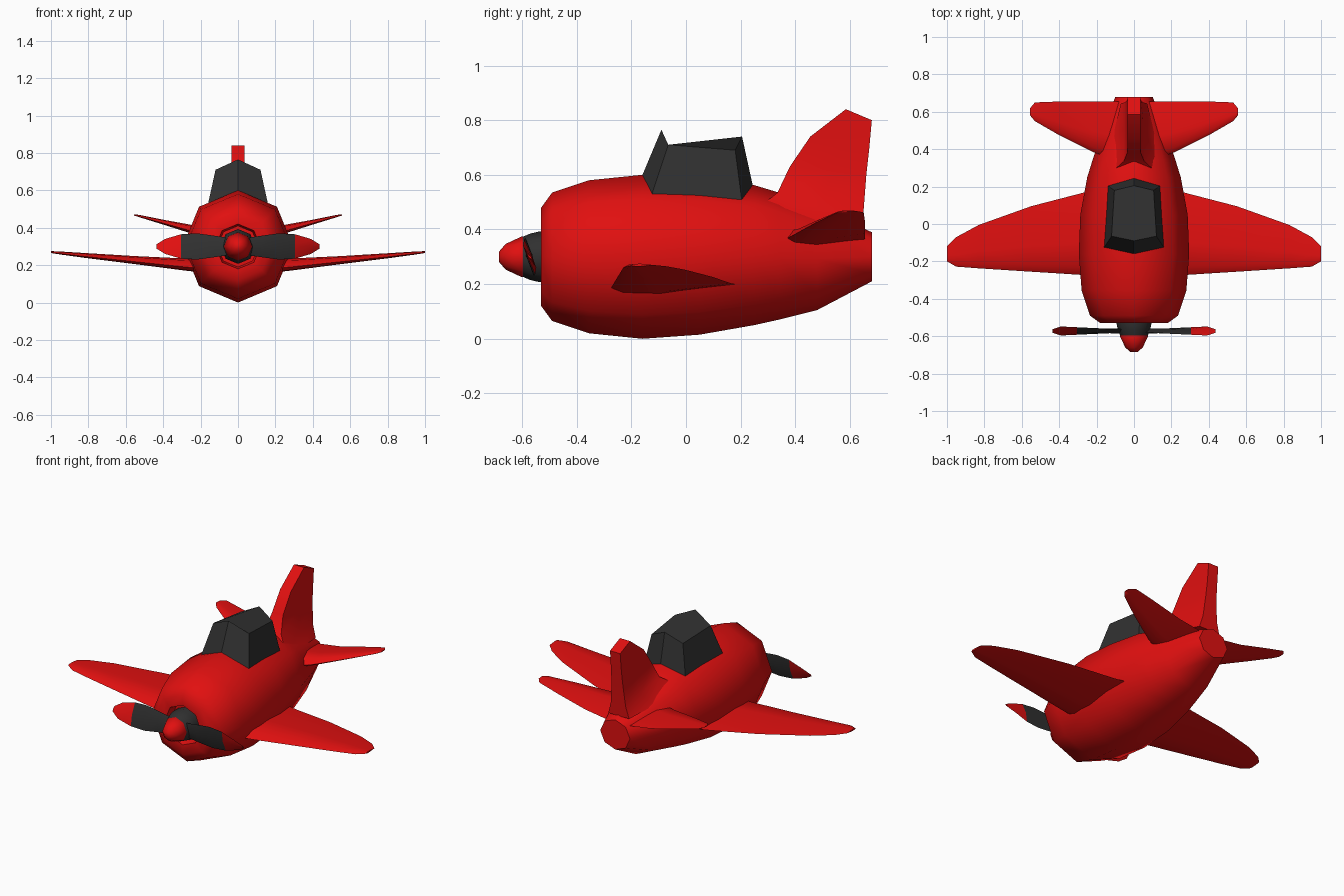
import bpy, bmesh, math

if "Cube" in bpy.data.objects:
    bpy.data.objects.remove(bpy.data.objects["Cube"])


def material(name, rgb):
    m = bpy.data.materials.new(name)
    m.diffuse_color = (*rgb, 1)
    m.use_nodes = True
    m.node_tree.nodes["Principled BSDF"].inputs["Base Color"].default_value = m.diffuse_color
    return m


RED = material("red_paint", (0.75, 0.005, 0.005))
DARK = material("dark_grey", (0.03, 0.03, 0.03))


def loft(name, rings, mat, angle=50, mirror=False, spin=False):
    """Skin a list of equal-length rings, cap both ends; optionally add a mirrored or half-turned copy."""
    sets = [rings]
    if mirror:
        sets.append([[(-x, y, z) for x, y, z in r] for r in rings])
    if spin:
        sets.append([[(-x, y, 0.6 - z) for x, y, z in r] for r in rings])
    bm = bmesh.new()
    for group in sets:
        vs = [[bm.verts.new(p) for p in r] for r in group]
        n = len(vs[0])
        for a, b in zip(vs, vs[1:]):
            for i in range(n):
                j = (i + 1) % n
                bm.faces.new((a[i], a[j], b[j], b[i]))
        bm.faces.new(vs[0][::-1])
        bm.faces.new(vs[-1])
    bmesh.ops.recalc_face_normals(bm, faces=bm.faces)
    me = bpy.data.meshes.new(name)
    bm.to_mesh(me)
    bm.free()
    me.materials.append(mat)
    ob = bpy.data.objects.new(name, me)
    bpy.context.collection.objects.link(ob)
    bpy.ops.object.select_all(action='DESELECT')
    ob.select_set(True)
    bpy.context.view_layer.objects.active = ob
    bpy.ops.object.shade_smooth_by_angle(angle=math.radians(angle))
    return ob


def ring(y, hw, z0, z1):
    """Eight-sided section with a corner at the top."""
    c, h = (z0 + z1) / 2, (z1 - z0) / 2
    return [(hw * math.sin(k * math.pi / 4), y, c + h * math.cos(k * math.pi / 4)) for k in range(8)]


def round_ring(y, r):
    return ring(y, r, 0.3 - r, 0.3 + r)


def foil(x, y0, y1, z, t):
    """Thin wing section: leading edge, two upper points, trailing edge, two lower points."""
    c = y1 - y0
    return [(x, y0, z - t * 0.2), (x, y0 + c * 0.1, z + t * 0.35), (x, y0 + c * 0.4, z + t * 0.5),
            (x, y1, z), (x, y0 + c * 0.4, z - t * 0.5), (x, y0 + c * 0.1, z - t * 0.45)]


# Fuselage, with a shallow recess in the nose
body = [round_ring(-0.48, 0.11), round_ring(-0.53, 0.12), round_ring(-0.53, 0.18), round_ring(-0.49, 0.235)]
body += [ring(*s) for s in [(-0.355, 0.28, 0.02, 0.58), (-0.16, 0.295, 0.0, 0.60), (0.05, 0.287, 0.015, 0.585),
                            (0.25, 0.25, 0.05, 0.562), (0.34, 0.222, 0.07, 0.535),
                            (0.48, 0.175, 0.105, 0.48), (0.68, 0.1, 0.21, 0.39)]]
loft("fuselage", body, RED)

# Main wings and tailplane
loft("wings", [foil(*s) for s in [(0.12, -0.28, 0.21, 0.195, 0.085), (0.28, -0.272, 0.165, 0.203, 0.065),
                                  (0.55, -0.255, 0.095, 0.227, 0.043), (0.83, -0.237, -0.005, 0.253, 0.025),
                                  (0.95, -0.228, -0.07, 0.265, 0.016), (1.0, -0.20, -0.12, 0.27, 0.01)]],
     RED, 70, mirror=True)
loft("tailplane", [foil(*s) for s in [(0.05, 0.32, 0.655, 0.36, 0.08), (0.22, 0.385, 0.655, 0.385, 0.05),
                                      (0.40, 0.475, 0.655, 0.43, 0.026), (0.53, 0.55, 0.65, 0.463, 0.012),
                                      (0.555, 0.58, 0.62, 0.468, 0.006)]], RED, 70, mirror=True)


# Tail fin with a flared root
def fin_ring(y0, z0, y1, z1, front, rear):
    ym, zm = y0 * 0.45 + y1 * 0.55, z0 * 0.45 + z1 * 0.55
    mid = (front + rear) / 2
    return [(-front, y0, z0), (front, y0, z0), (mid, ym, zm), (rear, y1, z1),
            (-rear, y1, z1), (-mid, ym, zm)]


loft("tail_fin", [fin_ring(*s) for s in [(0.24, 0.46, 0.645, 0.40, 0.16, 0.07), (0.335, 0.535, 0.65, 0.47, 0.055, 0.05),
                                         (0.38, 0.63, 0.66, 0.60, 0.036, 0.038), (0.455, 0.74, 0.67, 0.69, 0.035, 0.035),
                                         (0.585, 0.84, 0.68, 0.80, 0.034, 0.034)]], RED)

# Faceted canopy
loft("canopy", [
    [(0, -0.16, 0.598), (0.16, -0.125, 0.528), (0.14, 0.205, 0.50),
     (0, 0.245, 0.558), (-0.14, 0.205, 0.50), (-0.16, -0.125, 0.528)],
    [(0, -0.09, 0.765), (0.12, -0.065, 0.71), (0.105, 0.18, 0.69),
     (0, 0.205, 0.74), (-0.105, 0.18, 0.69), (-0.12, -0.065, 0.71)]], DARK, 20)

# Propeller hub and spinner
loft("propeller_hub", [round_ring(-0.605, 0.07), round_ring(-0.57, 0.085),
                       round_ring(-0.535, 0.093), round_ring(-0.47, 0.093)], DARK)
loft("spinner", [round_ring(-0.685, 0.018), round_ring(-0.66, 0.047),
                 round_ring(-0.60, 0.075), round_ring(-0.59, 0.07)], RED)


# Twisted two-blade propeller, dark with red tips
def blade(x, h, tilt, t):
    return [(x, -0.572 - tilt, 0.3 + h), (x, -0.572 + t, 0.3),
            (x, -0.572 + tilt, 0.3 - h), (x, -0.572 - t, 0.3)]


loft("blades", [blade(*s) for s in [(0.04, 0.045, 0.008, 0.014), (0.13, 0.058, 0.010, 0.012),
                                    (0.22, 0.07, 0.016, 0.011), (0.305, 0.065, 0.020, 0.010)]], DARK, spin=True)
loft("blade_tips", [blade(*s) for s in [(0.305, 0.065, 0.020, 0.010), (0.39, 0.04, 0.024, 0.008),
                                        (0.435, 0.012, 0.010, 0.005)]], RED, spin=True)
